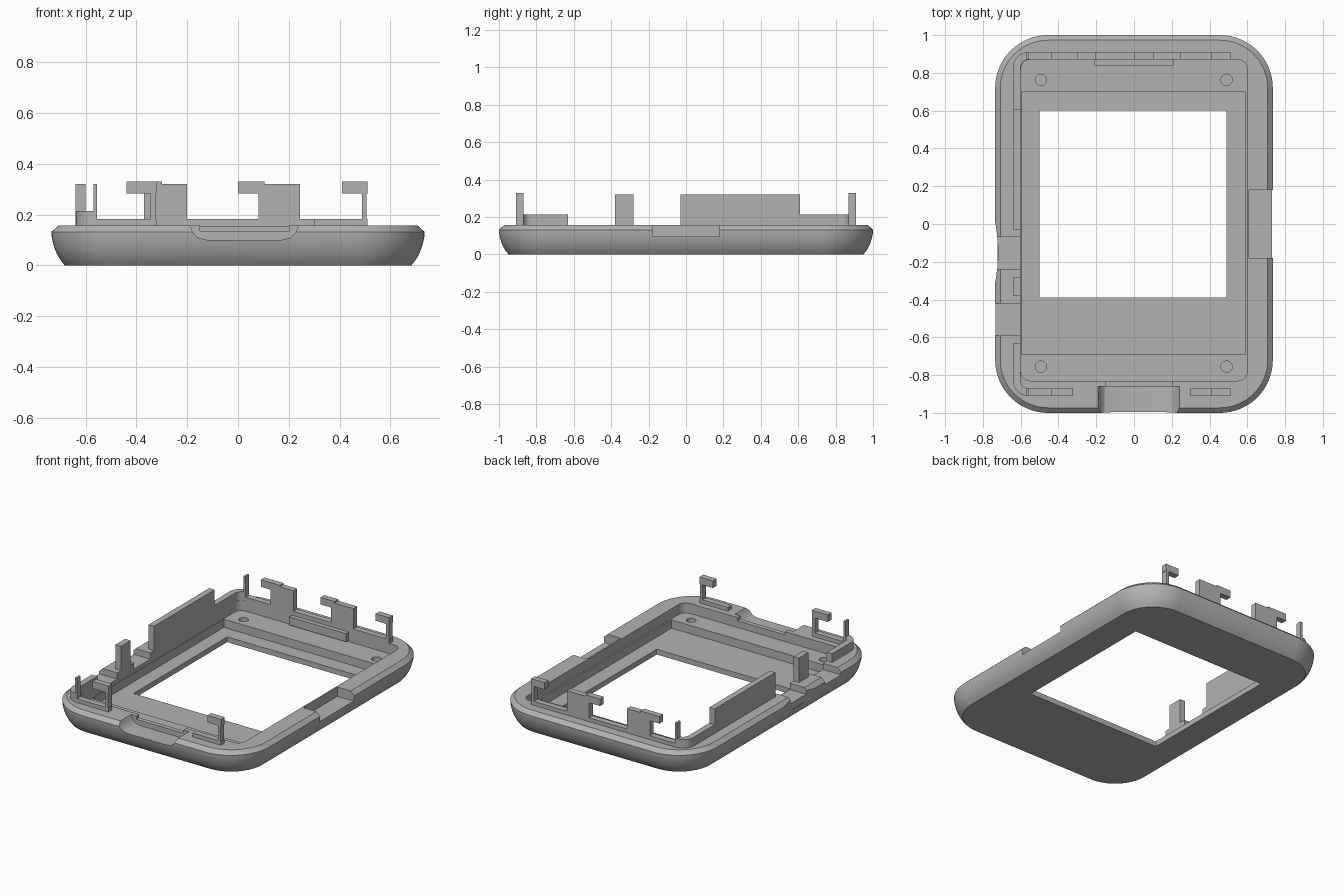
import bpy, bmesh, math

if "Cube" in bpy.data.objects:
    bpy.data.objects.remove(bpy.data.objects["Cube"])

grey = bpy.data.materials.new("light grey plastic")
grey.diffuse_color = (0.45, 0.45, 0.45, 1)
grey.use_nodes = True
grey.node_tree.nodes["Principled BSDF"].inputs["Base Color"].default_value = grey.diffuse_color


def make(name, bm):
    bmesh.ops.recalc_face_normals(bm, faces=bm.faces)
    me = bpy.data.meshes.new(name)
    bm.to_mesh(me)
    bm.free()
    ob = bpy.data.objects.new(name, me)
    me.materials.append(grey)
    bpy.context.collection.objects.link(ob)
    return ob


def rounded(x0, x1, y0, y1, r, n=12):
    """Outline of a rounded rectangle."""
    pts = []
    for cx, cy, a in ((x1 - r, y1 - r, 0), (x0 + r, y1 - r, 90),
                      (x0 + r, y0 + r, 180), (x1 - r, y0 + r, 270)):
        for i in range(n + 1):
            t = math.radians(a + 90 * i / n)
            pts.append((cx + r * math.cos(t), cy + r * math.sin(t)))
    return pts


def loft(name, rings):
    """Closed solid through a stack of equal-length rings of 3D points."""
    bm = bmesh.new()
    vs = [[bm.verts.new(p) for p in ring] for ring in rings]
    n = len(vs[0])
    for a, b in zip(vs, vs[1:]):
        for i in range(n):
            j = (i + 1) % n
            bm.faces.new((a[i], a[j], b[j], b[i]))
    bm.faces.new(vs[0][::-1])
    bm.faces.new(vs[-1])
    return make(name, bm)


def prism(name, pts, z0, z1):
    return loft(name, [[(x, y, z) for x, y in pts] for z in (z0, z1)])


def box(name, x0, x1, y0, y1, z0, z1):
    return prism(name, [(x0, y0), (x1, y0), (x1, y1), (x0, y1)], z0, z1)


def circle(cx, cy, r, n):
    return [(cx + r * math.cos(2 * math.pi * i / n),
             cy + r * math.sin(2 * math.pi * i / n)) for i in range(n)]


def front_prism(name, pts, y0, y1):
    """Solid with an x-z outline, running along y."""
    return loft(name, [[(x, y, z) for x, z in pts] for y in (y0, y1)])


# Bezel shell: rounded outline, curved lower side, chamfered top edge
profile = ((0.052, 0), (0.036, 0.02), (0.024, 0.04), (0.014, 0.062),
           (0.006, 0.088), (0.001, 0.113), (0, 0.132), (0.027, 0.157))
bezel = loft("bezel", [[(x, y, z) for x, y in rounded(
    -0.735 + d, 0.735 - d, -1 + d, 1 - d, 0.28 - d, 16)] for d, z in profile])

# Cut-outs: pocket, screen recess, window, side notches, finger scoop, holes
TOP = 0.4
cutters = [
    prism("pocket_cut", rounded(-0.60, 0.60, -0.83, 0.87, 0.05, 6), 0.09, TOP),
    box("recess_cut", -0.595, 0.59, -0.69, 0.70, 0.035, TOP),
    box("window_cut", -0.50, 0.49, -0.39, 0.60, -0.1, TOP),
    box("right_notch_cut", 0.61, 0.80, -0.18, 0.18, 0.095, TOP),
    front_prism("front_notch_cut", [(-0.19, TOP), (-0.19, 0.157), (-0.175, 0.125),
                (-0.155, 0.108), (-0.12, 0.10), (0.17, 0.10), (0.205, 0.108),
                (0.225, 0.125), (0.24, 0.157), (0.24, TOP)], -1.1, -0.86),
    box("front_lip_cut", -0.15, 0.20, -0.87, -0.82, 0.135, TOP),
    box("left_notch_cut", -0.80, -0.598, -0.24, -0.07, 0.115, TOP),
    box("left_rear_notch_cut", -0.80, -0.598, -0.59, -0.42, 0.115, TOP),
    prism("scoop_cut", circle(-1.57, -0.15, 0.85, 160), 0.07, TOP),
]
for x in (-0.493, 0.49):
    for y in (-0.755, 0.763):
        cutters.append(prism("peg_hole_cut", circle(x, y, 0.03, 24), 0.06, TOP))
for c in cutters:
    m = bezel.modifiers.new(c.name, 'BOOLEAN')
    m.operation, m.solver, m.object = 'DIFFERENCE', 'EXACT', c
    bpy.context.view_layer.objects.active = bezel
    bpy.ops.object.modifier_apply(modifier=m.name)
for c in cutters:
    bpy.data.objects.remove(c)
bpy.ops.object.select_all(action='DESELECT')
bezel.select_set(True)
bpy.ops.object.shade_smooth_by_angle(angle=math.radians(25))

# Left wall pieces
Z = 0.15
box("left_tall_wall", -0.64, -0.60, -0.03, 0.61, Z, 0.32)
box("left_tab", -0.64, -0.60, -0.38, -0.28, Z, 0.32)


# Low corner lips that turn from the left side to the front and back
def corner_lip(name, s, y_start, y_end):
    outer = [(-0.64, y_start)]
    inner = [(-0.60, y_start)]
    for i in range(9):
        t = math.radians(90 * i / 8)
        c, k = math.cos(t), math.sin(t)
        outer.append((-0.56 - 0.08 * c, y_end - s * 0.08 + s * 0.08 * k))
        inner.append((-0.56 - 0.04 * c, y_end - s * 0.08 + s * 0.04 * k))
    prism(name, outer + inner[::-1], Z, 0.215)


corner_lip("back_corner_lip", 1, 0.61, 0.91)
corner_lip("front_corner_lip", -1, -0.63, -0.91)

# Back rail with hooks
BACK = (0.87, 0.91)
FRONT = (-0.91, -0.87)
box("back_rail", -0.57, 0.51, *BACK, Z, 0.183)


def hook(name, side, arm_x, post_x0, post_x1, cap_x):
    """Upright post with an arm reaching left at its top."""
    box(name + "_post", post_x0, post_x1, *side, Z, 0.32)
    box(name + "_arm", arm_x, cap_x, *side, 0.283, 0.33)


hook("back_left_hook", BACK, -0.44, -0.37, -0.20, -0.30)
hook("back_middle_hook", BACK, 0.0, 0.08, 0.245, 0.105)
hook("back_right_hook", BACK, 0.41, 0.488, 0.507, 0.51)

# Front rails with hooks
box("front_left_rail", -0.57, -0.322, *FRONT, Z, 0.183)
box("front_right_rail", 0.30, 0.51, *FRONT, Z, 0.183)
hook("front_left_hook", FRONT, -0.44, -0.345, -0.325, -0.322)
hook("front_right_hook", FRONT, 0.41, 0.488, 0.507, 0.51)

# Thin corner posts
for name, side in (("back_corner_post", BACK), ("front_corner_post", FRONT)):
    box(name, -0.57, -0.555, *side, Z, 0.32)

# Catch plate inside the back wall
box("back_catch_plate", -0.21, 0.21, 0.84, 0.875, 0.10, 0.155)
